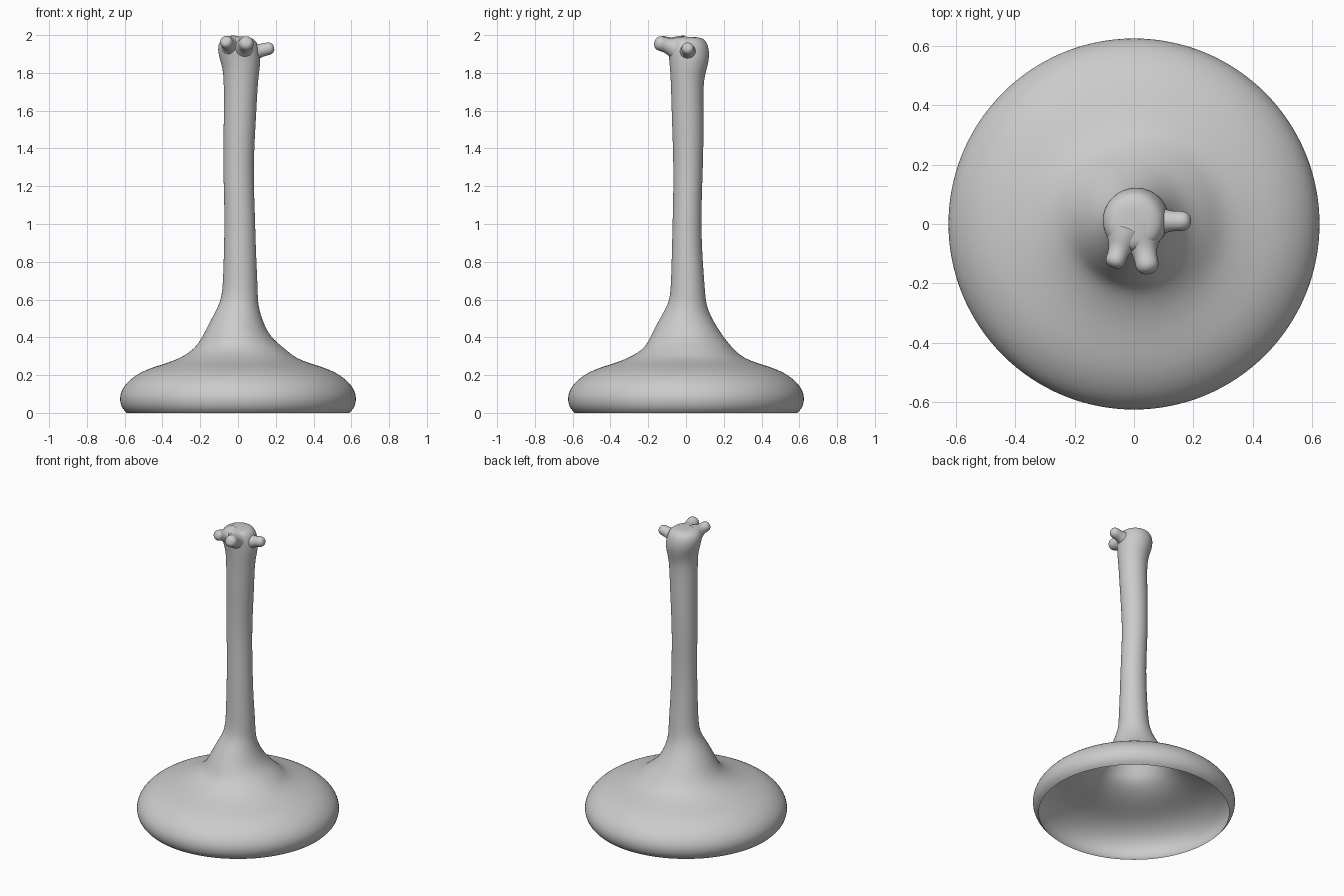
import bpy
import bmesh
import math
from mathutils import Vector

default_cube = bpy.data.objects.get("Cube")
if default_cube:
    bpy.data.objects.remove(default_cube, do_unlink=True)

SEGMENTS = 32


def make_material(name, colour):
    material = bpy.data.materials.new(name)
    material.use_nodes = True
    material.diffuse_color = colour
    shader = material.node_tree.nodes["Principled BSDF"]
    shader.inputs["Base Color"].default_value = colour
    shader.inputs["Roughness"].default_value = 0.7
    return material


def skin_rings(name, rings, material, cap_start=False, cap_end=True):
    """Join a list of point rings into one smooth tube."""
    bm = bmesh.new()
    loops = [[bm.verts.new(point) for point in ring] for ring in rings]
    count = len(loops[0])
    for lower, upper in zip(loops, loops[1:]):
        for i in range(count):
            j = (i + 1) % count
            bm.faces.new((lower[i], lower[j], upper[j], upper[i]))
    for wanted, loop in ((cap_start, loops[0][::-1]), (cap_end, loops[-1])):
        if wanted:
            middle = sum((v.co for v in loop), Vector()) / count
            tip = bm.verts.new(middle)
            for i in range(count):
                bm.faces.new((loop[i], loop[(i + 1) % count], tip))
    mesh = bpy.data.meshes.new(name)
    bm.to_mesh(mesh)
    bm.free()
    mesh.materials.append(material)
    mesh.shade_smooth()
    obj = bpy.data.objects.new(name, mesh)
    bpy.context.collection.objects.link(obj)
    smooth = obj.modifiers.new("Smooth surface", "SUBSURF")
    smooth.levels = smooth.render_levels = 2
    return obj


def level_ring(z, left, right, front, back):
    """Oval ring spanning the given x and y limits at one height."""
    centre = Vector(((left + right) / 2, (front + back) / 2, z))
    rx, ry = (right - left) / 2, (back - front) / 2
    angles = [math.tau * i / SEGMENTS for i in range(SEGMENTS)]
    return [centre + Vector((rx * math.cos(a), ry * math.sin(a), 0)) for a in angles]


def knob(name, start, end, radius, material):
    """Rounded stub with a flared root, growing from start to end."""
    start, end = Vector(start), Vector(end)
    axis = end - start
    side = axis.orthogonal().normalized()
    up = axis.normalized().cross(side)
    profile = [(0, 1.9), (0.25, 1.55), (0.45, 1.1), (0.65, 0.95),
               (0.82, 1), (0.94, 0.8), (1, 0.4)]
    rings = []
    for along, width in profile:
        ring = []
        for i in range(12):
            a = math.tau * i / 12
            spoke = side * math.cos(a) + up * math.sin(a)
            ring.append(start + axis * along + spoke * radius * width)
        rings.append(ring)
    return skin_rings(name, rings, material)


clay = make_material("grey clay", (0.6, 0.6, 0.6, 1))

# Hollow bell-shaped foot, open underneath
foot = [(0, 0.592), (0.025, 0.62), (0.08, 0.634), (0.14, 0.612), (0.19, 0.56),
        (0.23, 0.49), (0.26, 0.39), (0.29, 0.305)]
rings = [level_ring(z, -r, r, -r, r) for z, r in foot]

# Flared shoulder, slightly wavy stem and bulging head
stem = [
    (0.34, -0.23, 0.25, -0.22, 0.25),
    (0.40, -0.19, 0.17, -0.19, 0.2),
    (0.50, -0.14, 0.125, -0.14, 0.135),
    (0.58, -0.095, 0.105, -0.09, 0.105),
    (0.66, -0.08, 0.105, -0.08, 0.1),
    (0.85, -0.075, 0.095, -0.075, 0.085),
    (1.05, -0.07, 0.09, -0.07, 0.08),
    (1.30, -0.08, 0.08, -0.065, 0.09),
    (1.55, -0.075, 0.095, -0.075, 0.095),
    (1.75, -0.075, 0.105, -0.08, 0.09),
    (1.82, -0.08, 0.115, -0.085, 0.11),
    (1.88, -0.1, 0.12, -0.09, 0.125),
    (1.94, -0.11, 0.11, -0.1, 0.12),
    (1.98, -0.09, 0.09, -0.085, 0.1),
    (1.99, -0.05, 0.05, -0.05, 0.06),
]
rings += [level_ring(*row) for row in stem]
skin_rings("foot_and_stem", rings, clay)

# Three stubby knobs around the head
knob("right_front_knob", (-0.03, -0.03, 1.935), (-0.07, -0.145, 1.97), 0.036, clay)
knob("left_front_knob", (0.02, -0.02, 1.92), (0.05, -0.165, 1.965), 0.042, clay)
knob("left_side_knob", (0.04, 0.01, 1.9), (0.19, 0.01, 1.935), 0.036, clay)
